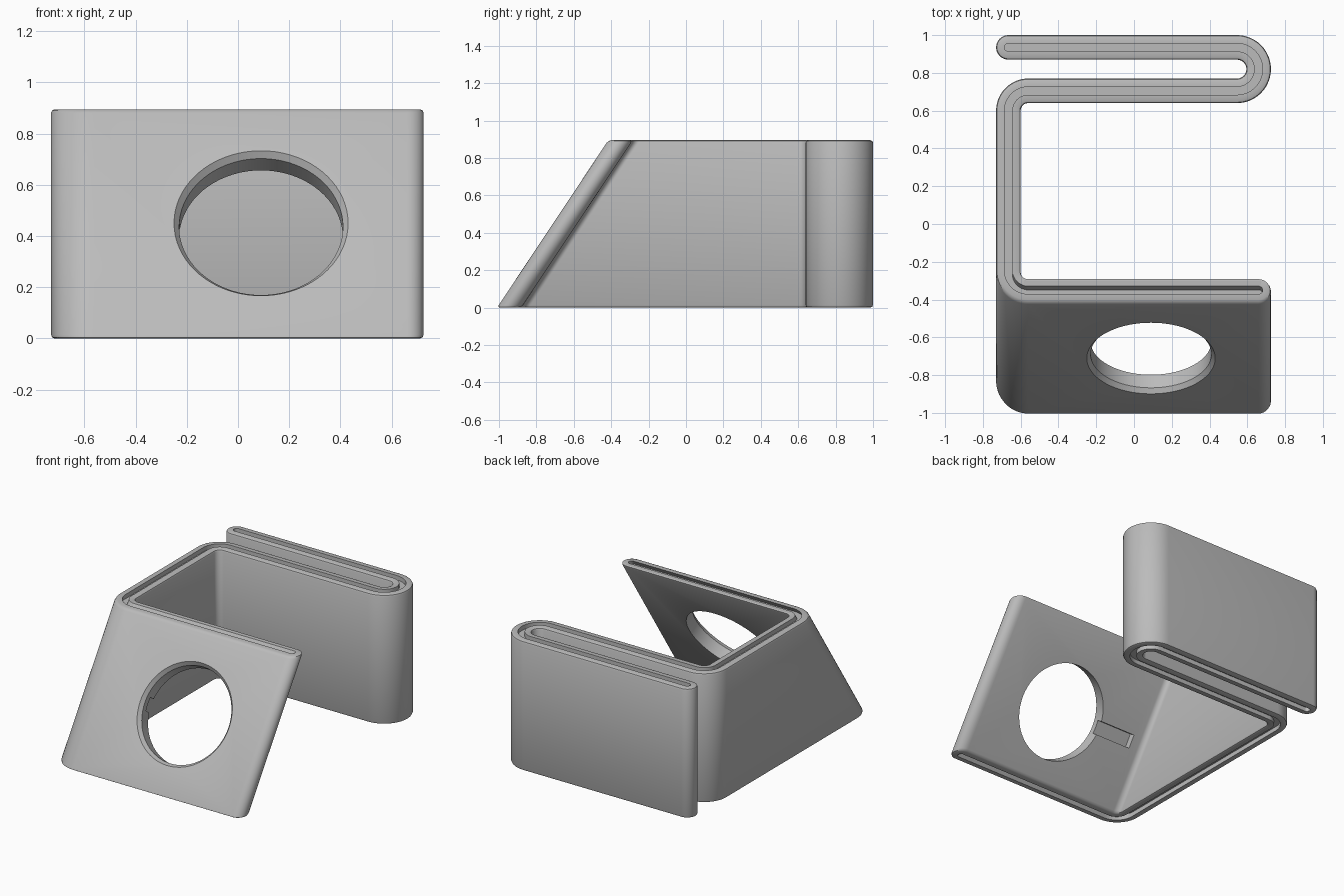
import bpy, bmesh, math
from mathutils import Vector, Matrix

if "Cube" in bpy.data.objects:
    bpy.data.objects.remove(bpy.data.objects["Cube"])

H = 0.895          # height
W = 0.065          # half the wall thickness
LEAN = 0.665       # run per rise of the sloped front plate
TILT = math.atan(LEAN)

grey = bpy.data.materials.new("grey plastic")
grey.diffuse_color = (0.5, 0.5, 0.5, 1)
grey.use_nodes = True
grey.node_tree.nodes["Principled BSDF"].inputs["Base Color"].default_value = grey.diffuse_color


def arc(cx, cy, r, a0, a1, n):
    return [(Vector((cx, cy)) + r * Vector((math.cos(a), math.sin(a))))
            for a in (math.radians(a0 + (a1 - a0) * i / n) for i in range(n + 1))]


# Plan centreline: front plate, left wall, middle wall, hairpin, back wall
path = [Vector((0.66, -0.35))]
path += arc(-0.56, -0.245, 0.105, 270, 180, 14)
path += arc(-0.56, 0.60, 0.105, 180, 90, 14)
path += arc(0.545, 0.82, 0.115, -90, 90, 28)
path += [Vector((-0.665, 0.935))]


def stations():
    """Centre, tangent, normal, along and across factors, with rounded ends."""
    out = []
    n = len(path)
    caps = [math.radians(a) for a in range(6, 90, 12)]
    for i, p in enumerate(path):
        a = (p - path[max(i - 1, 0)]).normalized()
        b = (path[min(i + 1, n - 1)] - p).normalized()
        t = (a + b).normalized()
        nor = Vector((-t.y, t.x))
        if i == 0:
            out += [(p, t, nor, -math.cos(c), math.sin(c)) for c in caps]
        out.append((p, t, nor, 0, 1))
        if i == n - 1:
            out += [(p, t, nor, math.cos(c), math.sin(c)) for c in reversed(caps)]
    return out


def ring(bm, half, z):
    left, right = [], []
    for p, t, nor, al, ac in stations():
        for side, s in ((left, 1), (right, -1)):
            q = p + t * al * half + nor * s * ac * half
            y = q.y - (LEAN * (H - z) if p.y < 0 else 0)
            side.append(bm.verts.new((q.x, y, z)))
    return left + right[::-1]


# Folded strip: groove floor, rim, rounded edges and walls as one stack of rings
bm = bmesh.new()
G, D, E = 0.021, 0.03, 0.014
levels = [(G, D), (G, 0), (W - E, 0), (W - 0.3 * E, 0.3 * E), (W, E)]
levels += [(h, H - z) for h, z in reversed(levels)]
rings = [ring(bm, h, z) for h, z in levels]
N = len(rings[0])
for a, b in zip(rings, rings[1:]):
    for i in range(N):
        j = (i + 1) % N
        bm.faces.new((a[i], a[j], b[j], b[i]))
for r in (rings[0], rings[-1]):
    for i in range(N // 2 - 1):
        bm.faces.new((r[i], r[i + 1], r[N - 2 - i], r[N - 1 - i]))
bmesh.ops.recalc_face_normals(bm, faces=bm.faces)
me = bpy.data.meshes.new("folded_bracket")
bm.to_mesh(me)
bm.free()
bracket = bpy.data.objects.new("folded_bracket", me)
bpy.context.collection.objects.link(bracket)
me.materials.append(grey)

# Frame lying on the sloped front face, local z pointing outward
frame = (Matrix.Translation((0.09, -0.415 - LEAN * (H - 0.45), 0.45))
         @ Matrix.Rotation(math.pi / 2 - TILT, 4, 'X'))


def cut(name, bm):
    """Subtract a shape, given in the plate frame, from the bracket."""
    bmesh.ops.recalc_face_normals(bm, faces=bm.faces)
    m = bpy.data.meshes.new(name)
    bm.to_mesh(m)
    bm.free()
    m.transform(frame)
    m.materials.append(grey)
    tool = bpy.data.objects.new(name, m)
    bpy.context.collection.objects.link(tool)
    tool.hide_render = True
    bpy.context.view_layer.objects.active = bracket
    mod = bracket.modifiers.new(name, 'BOOLEAN')
    mod.operation, mod.solver, mod.object = 'DIFFERENCE', 'EXACT', tool
    bpy.ops.object.modifier_apply(modifier=name)
    bpy.data.objects.remove(tool)


# Round hole with a chamfered front edge
bm = bmesh.new()
K = 72
loops = [[bm.verts.new((r * math.cos(2 * math.pi * i / K), r * math.sin(2 * math.pi * i / K), z))
          for i in range(K)]
         for r, z in ((0.32, -0.16), (0.32, -0.025), (0.34, 0), (0.356, 0.02))]
for a, b in zip(loops, loops[1:]):
    for i in range(K):
        bm.faces.new((a[i], a[(i + 1) % K], b[(i + 1) % K], b[i]))
bm.faces.new(loops[0])
bm.faces.new(loops[-1])
cut("hole_cutter", bm)

# Cable notch on the rear of the plate, running from the hole to the left
bm = bmesh.new()
bmesh.ops.create_cube(bm, size=1, matrix=Matrix.Translation((-0.43, 0, -0.11))
                      @ Matrix.Diagonal((0.32, 0.09, 0.09, 1)))
cut("notch_cutter", bm)

bpy.ops.object.select_all(action='DESELECT')
bracket.select_set(True)
bpy.context.view_layer.objects.active = bracket
bpy.ops.object.shade_smooth_by_angle(angle=math.radians(30))
